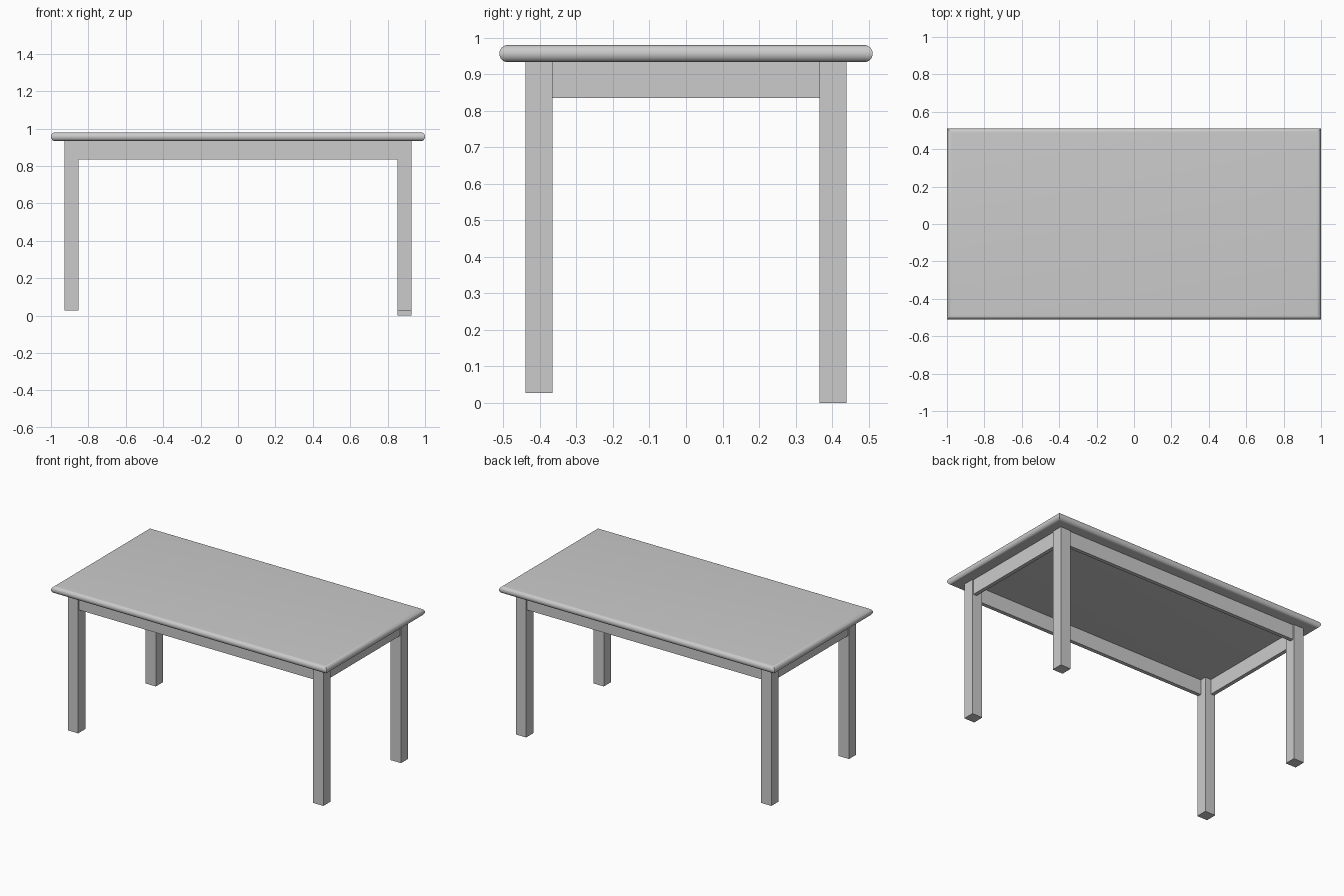
import bpy, bmesh, math

if "Cube" in bpy.data.objects:
    bpy.data.objects.remove(bpy.data.objects["Cube"])

TOP_Z, UNDER_Z = 0.98, 0.933
HALF_X, HALF_Y = 1.0, 0.511
LEG_X0, LEG_X1 = 0.853, 0.928
LEG_Y0, LEG_Y1 = 0.366, 0.44
APRON_Z = 0.835
RECESS, THICK = 0.007, 0.025


def add_object(name, bm):
    bmesh.ops.recalc_face_normals(bm, faces=bm.faces)
    mesh = bpy.data.meshes.new(name)
    bm.to_mesh(mesh)
    bm.free()
    ob = bpy.data.objects.new(name, mesh)
    bpy.context.collection.objects.link(ob)
    return ob


def box(name, x, y, z):
    bm = bmesh.new()
    bmesh.ops.create_cube(bm, size=1)
    for v in bm.verts:
        for i, (a, b) in enumerate((x, y, z)):
            v.co[i] = (a + b) / 2 + v.co[i] * (b - a)
    return add_object(name, bm)


# Tabletop: half-round edge profile swept round a rectangle with mitred corners
bm = bmesh.new()
r = (TOP_Z - UNDER_Z) / 2
steps = 16
rings = []
for i in range(steps + 1):
    t = -math.pi / 2 + math.pi * i / steps
    inset = r * (1 - math.cos(t))
    x, y, z = HALF_X - inset, HALF_Y - inset, UNDER_Z + r + r * math.sin(t)
    rings.append([bm.verts.new((sx * x, sy * y, z))
                  for sx, sy in ((-1, -1), (1, -1), (1, 1), (-1, 1))])
for a, b in zip(rings, rings[1:]):
    for k in range(4):
        n = (k + 1) % 4
        bm.faces.new((a[k], a[n], b[n], b[k]))
bm.faces.new(rings[0][::-1])
bm.faces.new(rings[-1])
top = add_object("tabletop", bm)
bpy.context.view_layer.objects.active = top
top.select_set(True)
bpy.ops.object.shade_smooth_by_angle(angle=math.radians(30))
top.select_set(False)


def span(s, a, b):
    return tuple(sorted((s * a, s * b)))


# Legs: the back right one is slightly longer than the rest
for sx, side in ((-1, "left"), (1, "right")):
    for sy, end in ((-1, "front"), (1, "back")):
        foot = 0.0 if (sx, sy) == (1, 1) else 0.027
        box(f"{end}_{side}_leg", span(sx, LEG_X0, LEG_X1),
            span(sy, LEG_Y0, LEG_Y1), (foot, UNDER_Z))

# Aprons between the legs
for s, long_name, short_name in ((-1, "front", "left"), (1, "back", "right")):
    box(f"{long_name}_apron", (-LEG_X0, LEG_X0),
        span(s, LEG_Y1 - RECESS - THICK, LEG_Y1 - RECESS), (APRON_Z, UNDER_Z))
    box(f"{short_name}_apron",
        span(s, LEG_X1 - RECESS - THICK, LEG_X1 - RECESS),
        (-LEG_Y0, LEG_Y0), (APRON_Z, UNDER_Z))
